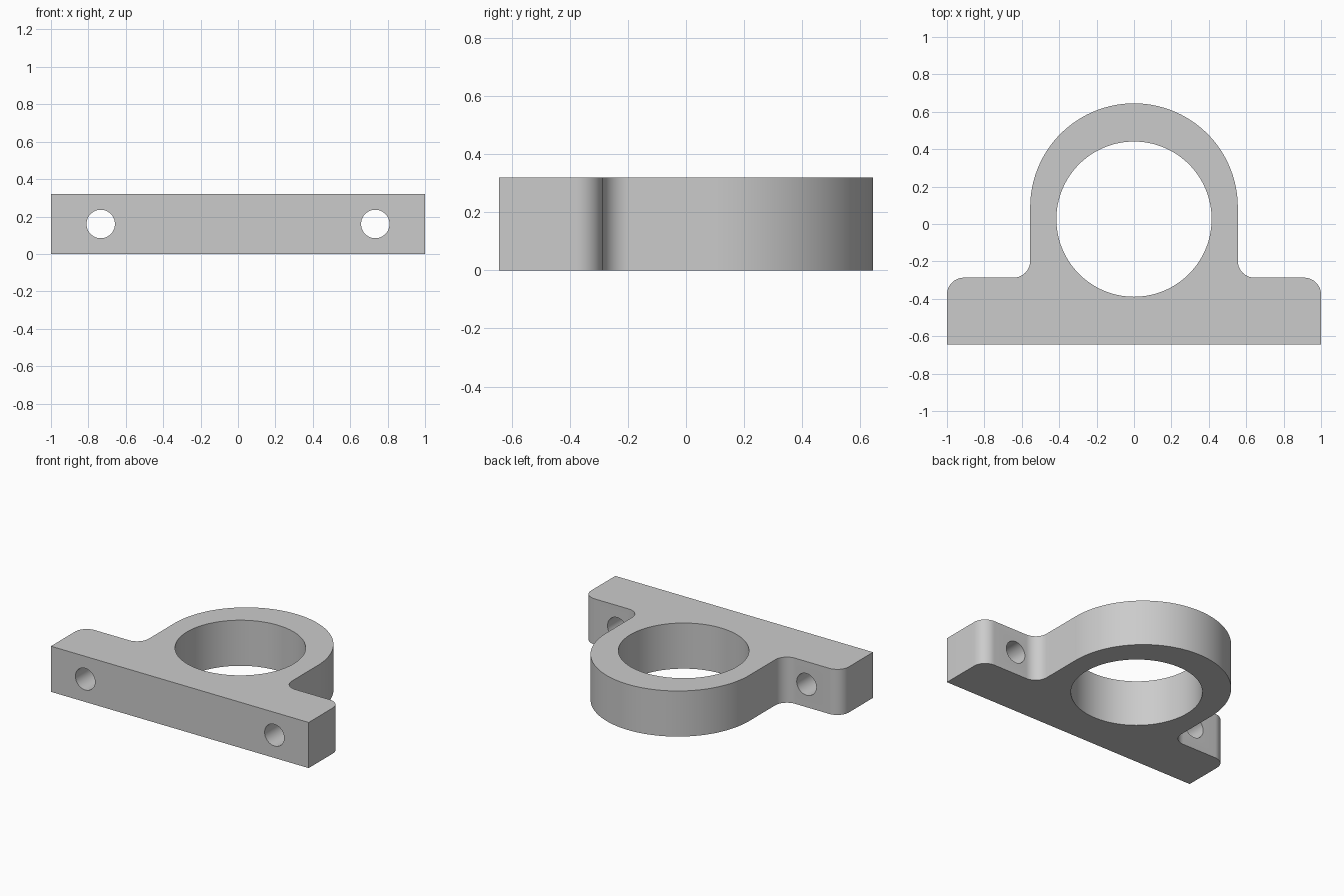
import bpy
import bmesh
from math import pi, sin, cos
from mathutils import Matrix

HEIGHT = 0.32
FRONT, LEDGE = -0.645, -0.287   # front face and back of the mounting flange
ARCH_R, ARCH_Y = 0.555, 0.09    # outer arch around the bore
FILLET = 0.09

cube = bpy.data.objects.get("Cube")
if cube:
    bpy.data.objects.remove(cube, do_unlink=True)

grey = bpy.data.materials.new("machined_grey")
grey.use_nodes = True
grey.diffuse_color = (0.6, 0.6, 0.6, 1)
grey.node_tree.nodes["Principled BSDF"].inputs["Base Color"].default_value = (0.6, 0.6, 0.6, 1)


def arc(cx, cy, radius, start, end, steps):
    angles = [start + (end - start) * i / steps for i in range(steps + 1)]
    return [(cx + radius * cos(a), cy + radius * sin(a)) for a in angles]


def make_object(name, bm):
    mesh = bpy.data.meshes.new(name)
    bm.to_mesh(mesh)
    bm.free()
    mesh.materials.append(grey)
    obj = bpy.data.objects.new(name, mesh)
    bpy.context.collection.objects.link(obj)
    return obj


def cutter(name, radius, depth, location, sides, axis="Z"):
    bm = bmesh.new()
    turn = Matrix.Rotation(pi / 2, 4, "X") if axis == "Y" else Matrix()
    bmesh.ops.create_cone(bm, cap_ends=True, segments=sides, radius1=radius, radius2=radius,
                          depth=depth, matrix=Matrix.Translation(location) @ turn)
    obj = make_object(name, bm)
    obj.hide_render = True
    return obj


# Right half of the outline, then its mirror image
half = [(1, FRONT)]
half += arc(1 - FILLET, LEDGE - FILLET, FILLET, 0, pi / 2, 12)
half += arc(ARCH_R + FILLET, LEDGE + FILLET, FILLET, 1.5 * pi, pi, 12)
half += arc(0, ARCH_Y, ARCH_R, 0, pi / 2, 40)
outline = half + [(-x, y) for x, y in reversed(half[:-1])]

# Housing body
bm = bmesh.new()
base = bm.faces.new([bm.verts.new((x, y, 0)) for x, y in outline])
top = bmesh.ops.extrude_face_region(bm, geom=[base])
bmesh.ops.translate(bm, vec=(0, 0, HEIGHT),
                    verts=[v for v in top["geom"] if isinstance(v, bmesh.types.BMVert)])
bmesh.ops.recalc_face_normals(bm, faces=bm.faces)
housing = make_object("bearing_housing", bm)

# Bearing bore and the two bolt holes
cutters = [cutter("bore_cutter", 0.415, 1, (0, 0.026, HEIGHT / 2), 128)]
for side, x in (("left", 0.734), ("right", -0.734)):
    cutters.append(cutter(side + "_bolt_hole_cutter", 0.076, 1,
                          (x, (FRONT + LEDGE) / 2, HEIGHT / 2), 48, "Y"))

bpy.ops.object.select_all(action="DESELECT")
housing.select_set(True)
bpy.context.view_layer.objects.active = housing
for tool in cutters:
    cut = housing.modifiers.new(tool.name, "BOOLEAN")
    cut.operation, cut.solver, cut.object = "DIFFERENCE", "EXACT", tool
    bpy.ops.object.modifier_apply(modifier=cut.name)
    bpy.data.objects.remove(tool, do_unlink=True)

bpy.ops.object.shade_smooth_by_angle(angle=pi / 6)
